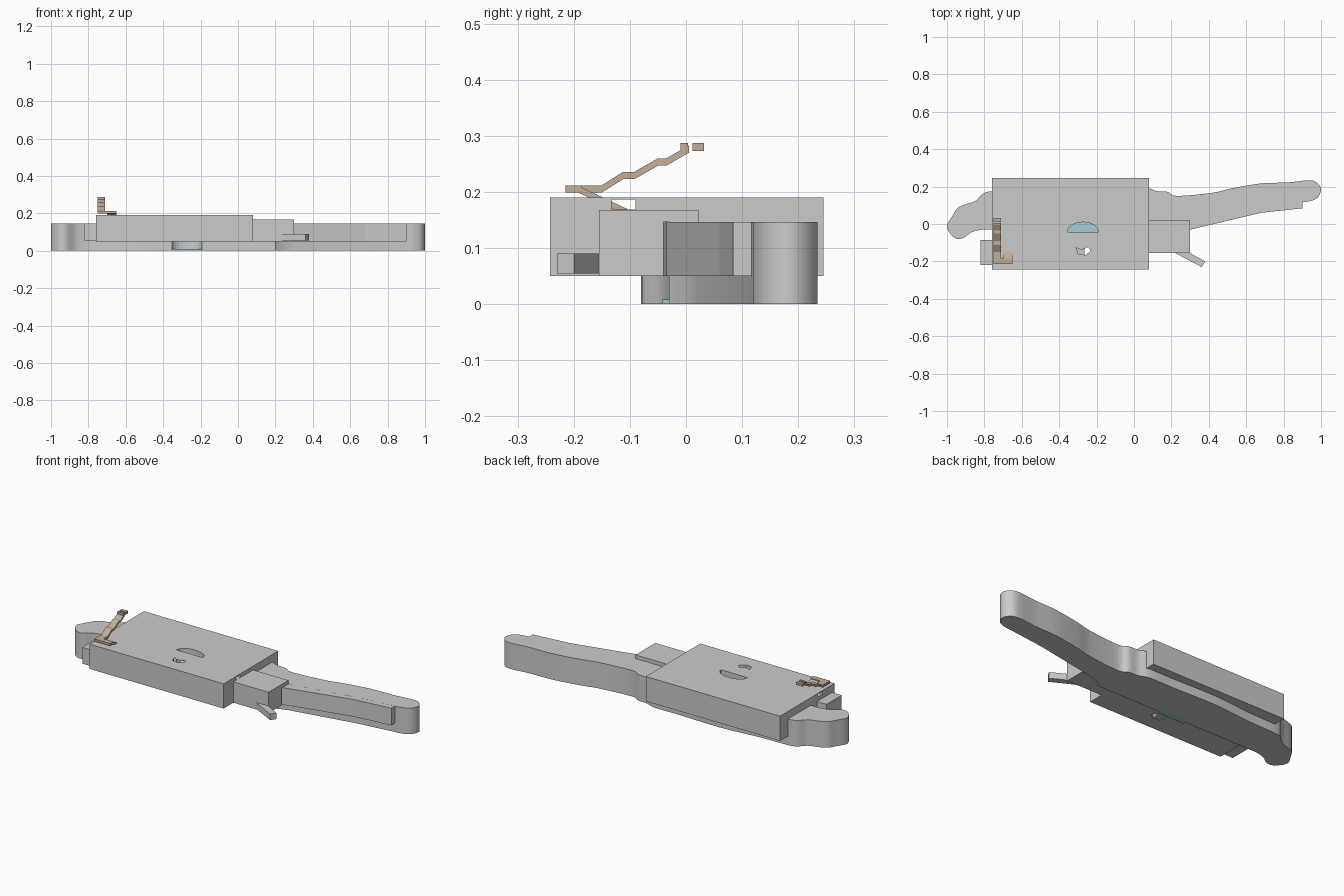
import bpy, bmesh, math
from mathutils import Vector

if "Cube" in bpy.data.objects:
    bpy.data.objects.remove(bpy.data.objects["Cube"])


def material(name, color):
    m = bpy.data.materials.new(name)
    m.diffuse_color = color
    m.use_nodes = True
    m.node_tree.nodes["Principled BSDF"].inputs["Base Color"].default_value = m.diffuse_color
    return m


def prism(name, pts, z0, z1, mat=None):
    """Extrude a plan outline between two heights."""
    bm = bmesh.new()
    f = bm.faces.new([bm.verts.new((x, y, z0)) for x, y in pts])
    g = bmesh.ops.extrude_face_region(bm, geom=[f])
    bmesh.ops.translate(bm, vec=(0, 0, z1 - z0),
                        verts=[v for v in g["geom"] if isinstance(v, bmesh.types.BMVert)])
    return finish(name, bm, mat)


def finish(name, bm, mat=None):
    bmesh.ops.recalc_face_normals(bm, faces=bm.faces)
    me = bpy.data.meshes.new(name)
    bm.to_mesh(me)
    bm.free()
    ob = bpy.data.objects.new(name, me)
    bpy.context.collection.objects.link(ob)
    if mat:
        me.materials.append(mat)
    return ob


def box(name, x0, x1, y0, y1, z0, z1, mat=None):
    return prism(name, [(x0, y0), (x1, y0), (x1, y1), (x0, y1)], z0, z1, mat)


def ribbon(name, path, x0, x1, t, mat):
    """Solid band following a (y, z) path, used for stair flights."""
    prof = path + [(y, z - t) for y, z in reversed(path)]
    bm = bmesh.new()
    a, b = ([bm.verts.new((x, y, z)) for y, z in prof] for x in (x0, x1))
    n = len(path)
    m = len(prof)
    for i in range(m):
        j = (i + 1) % m
        bm.faces.new((a[i], a[j], b[j], b[i]))
    for i in range(n - 1):
        for s in (a, b):
            bm.faces.new((s[i], s[i + 1], s[m - 2 - i], s[m - 1 - i]))
    return finish(name, bm, mat)


def spline(pts, n=4):
    """Open Catmull-Rom curve through the points."""
    p = [Vector(q) for q in pts]
    p = [p[0]] + p + [p[-1]]
    out = []
    for i in range(1, len(p) - 2):
        a, b, c, d = p[i - 1:i + 3]
        for k in range(n):
            t = k / n
            v = 0.5 * (2 * b + (c - a) * t + (2 * a - 5 * b + 4 * c - d) * t * t
                       + (3 * b - a - 3 * c + d) * t ** 3)
            out.append(v[:])
    return out + [p[-1][:]]


def cut(ob, cutter):
    cutter.hide_render = True
    cutter.hide_set(True)
    m = ob.modifiers.new("cut", 'BOOLEAN')
    m.operation, m.solver, m.object = 'DIFFERENCE', 'EXACT', cutter


brown = material("stair_brown", (0.55, 0.42, 0.32, 1))
teal = material("pool_teal", (0.36, 0.62, 0.68, 1))

# Winding slab with rounded ends; its front edge is straight
back = spline([(-0.76, -0.03), (-0.81, -0.03), (-0.87, -0.045), (-0.92, -0.078),
               (-0.965, -0.07), (-1.0, -0.015), (-0.97, 0.045), (-0.935, 0.092),
               (-0.85, 0.122), (-0.81, 0.16), (-0.76, 0.175), (-0.6, 0.18),
               (-0.35, 0.2), (-0.1, 0.195), (0.06, 0.195), (0.12, 0.176),
               (0.18, 0.172), (0.23, 0.15), (0.42, 0.167), (0.52, 0.19),
               (0.68, 0.217), (0.82, 0.222), (0.94, 0.234), (0.985, 0.215),
               (1.0, 0.18), (0.98, 0.14), (0.94, 0.122), (0.9, 0.117)])
slab = prism("winding_slab", back + [(0.68, 0.09), (0.3, 0.02), (0.24, 0.0), (0.2, -0.03)],
             0, 0.147)
bpy.ops.object.select_all(action='DESELECT')
slab.select_set(True)
bpy.context.view_layer.objects.active = slab
bpy.ops.object.shade_smooth_by_angle(angle=math.radians(30))

# Raised strip along the front of the right arm
prism("front_strip", [(0.08, -0.04), (0.28, -0.035), (0.68, 0.06), (0.9, 0.084), (0.9, 0.118),
                      (0.68, 0.1), (0.08, 0.05)], 0.05, 0.1468)

# Main hall and side blocks
hall = box("main_hall", -0.76, 0.08, -0.242, 0.245, 0.05, 0.19)
box("left_annex", -0.82, -0.76, -0.22, -0.085, 0.055, 0.147)
box("right_annex", 0.08, 0.3, -0.155, -0.04, 0.05, 0.168)
box("right_annex_lip", 0.08, 0.3, -0.04, 0.022, 0.147, 0.168)

# Square duct leaving the right annex, hollow at its open end
prism("duct", [(0.21, -0.15), (0.362, -0.23), (0.38, -0.2), (0.29, -0.15)], 0.055, 0.09)

# Arched skylight through the hall with the pool below
arch = [(-0.273 + 0.083 * math.cos(math.pi * i / 12),
         -0.043 + 0.053 * math.sin(math.pi * i / 12)) for i in range(13)]
skylight = prism("skylight_cutter", arch, -0.1, 0.4)
cut(hall, skylight)
cut(slab, skylight)
prism("pool", arch, 0, 0.008, teal)

# Small irregular opening and its partial floor
opening = [(-0.31, -0.125), (-0.285, -0.138), (-0.26, -0.13), (-0.245, -0.122),
           (-0.23, -0.145), (-0.26, -0.166), (-0.298, -0.16)]
cut(hall, prism("opening_cutter", opening, -0.1, 0.4))
box("opening_floor", -0.315, -0.265, -0.17, -0.12, 0.052, 0.06)

# Narrow slot running through the hall just under the roof
cut(hall, box("slot_cutter", -1, 0.3, -0.133, -0.09, 0.1685, 0.187))

# Stairs: upper flight with landings, turn landing, lower flight
ribbon("upper_stair", [(-0.215, 0.212), (-0.15, 0.212), (-0.112, 0.236), (-0.092, 0.236),
                       (-0.05, 0.26), (-0.035, 0.26), (0.005, 0.283)],
       -0.75, -0.71, 0.013, brown)
box("turn_landing", -0.71, -0.65, -0.215, -0.185, 0.199, 0.212, brown)
ribbon("lower_stair", [(-0.19, 0.21), (-0.105, 0.17)], -0.70, -0.65, 0.012, brown)
box("top_step_front", -0.75, -0.71, -0.01, 0.004, 0.275, 0.287, brown)
box("top_step_back", -0.75, -0.71, 0.012, 0.032, 0.273, 0.287, brown)
